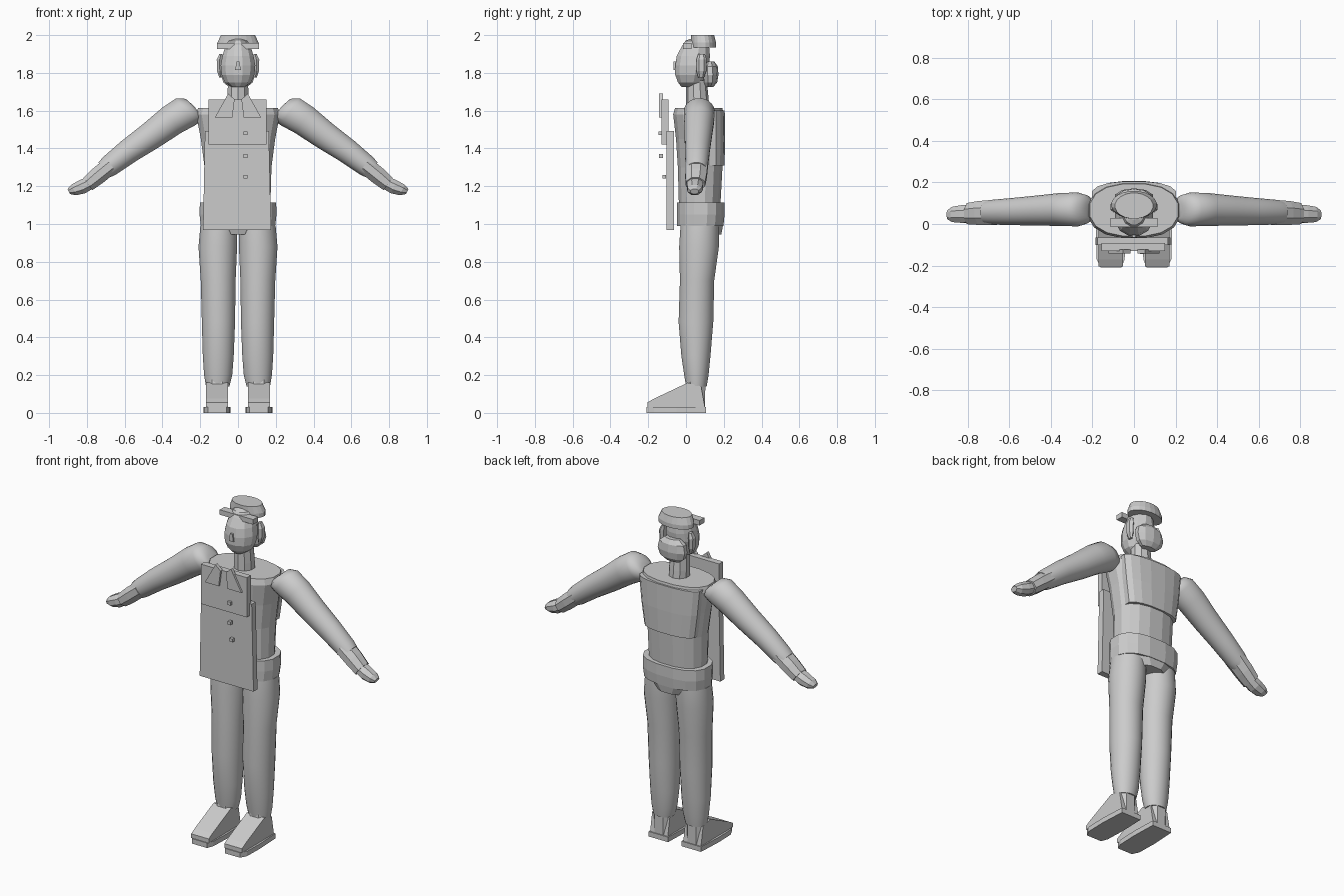
import bpy, bmesh, math
from mathutils import Vector

old = bpy.data.objects.get("Cube")
if old:
    bpy.data.objects.remove(old, do_unlink=True)

GREY = (0.6, 0.6, 0.6, 1)
grey = bpy.data.materials.new("plain grey")
grey.use_nodes = True
grey.diffuse_color = GREY
grey.node_tree.nodes["Principled BSDF"].inputs["Base Color"].default_value = GREY


def finish(name, bm, mirror=False, smooth=False):
    """Turn a bmesh into a named grey object, optionally mirrored left to right."""
    bmesh.ops.recalc_face_normals(bm, faces=bm.faces[:])
    mesh = bpy.data.meshes.new(name)
    bm.to_mesh(mesh)
    bm.free()
    mesh.materials.append(grey)
    obj = bpy.data.objects.new(name, mesh)
    bpy.context.collection.objects.link(obj)
    if smooth:
        bpy.ops.object.select_all(action='DESELECT')
        obj.select_set(True)
        bpy.context.view_layer.objects.active = obj
        bpy.ops.object.shade_smooth_by_angle(angle=math.radians(50))
    if mirror:
        obj.modifiers.new("Mirror", 'MIRROR').use_mirror_merge = False
    return obj


def skin(name, rings, **options):
    """Bridge a list of point rings and cap both ends."""
    bm = bmesh.new()
    loops = [[bm.verts.new(p) for p in ring] for ring in rings]
    count = len(loops[0])
    for low, high in zip(loops, loops[1:]):
        for i in range(count):
            j = (i + 1) % count
            bm.faces.new((low[i], low[j], high[j], high[i]))
    bm.faces.new(loops[0])
    bm.faces.new(loops[-1])
    return finish(name, bm, **options)


def ring(center, u, v, sides, squareness=1.0):
    """Points of an ellipse spanned by u and v; squareness below 1 makes it boxier."""
    points = []
    for i in range(sides):
        a = math.tau * (i + 0.5) / sides
        c, s = math.cos(a), math.sin(a)
        c = math.copysign(abs(c) ** squareness, c)
        s = math.copysign(abs(s) ** squareness, s)
        points.append(Vector(center) + u * c + v * s)
    return points


def column(name, sections, sides=12, squareness=1.0, **options):
    """Upright loft; each section is z, left x, right x, front y, back y."""
    rings = []
    for z, x0, x1, y0, y1 in sections:
        center = ((x0 + x1) / 2, (y0 + y1) / 2, z)
        u, v = Vector(((x1 - x0) / 2, 0, 0)), Vector((0, (y1 - y0) / 2, 0))
        rings.append(ring(center, u, v, sides, squareness))
    return skin(name, rings, **options)


def body(name, sections, **options):
    """Symmetric upright loft; each section is z, half width, front y, back y."""
    return column(name, [(z, -w, w, f, b) for z, w, f, b in sections], **options)


def limb(name, sections, slope, sides, **options):
    """Loft in the arm direction; each section is x, y, z, height radius, depth radius."""
    up = Vector((math.sin(slope), 0, math.cos(slope)))
    depth = Vector((0, 1, 0))
    rings = [ring((x, y, z), up * h, depth * d, sides) for x, y, z, h, d in sections]
    return skin(name, rings, **options)


def plate(name, outline, y0, y1, **options):
    """Outline in x and z, given thickness in y."""
    return skin(name, [[(x, y, z) for x, z in outline] for y in (y0, y1)], **options)


def box(name, x0, x1, y0, y1, z0, z1, **options):
    return plate(name, [(x0, z0), (x1, z0), (x1, z1), (x0, z1)], y0, y1, **options)


# Torso, belt and the short jacket tail
body("torso", [(1.0, .175, -.03, .18), (1.12, .175, -.04, .185), (1.3, .18, -.045, .195),
               (1.45, .2, -.055, .2), (1.58, .225, -.07, .2), (1.615, .215, -.06, .195)],
     sides=16, squareness=.85)
body("back_yoke", [(1.31, .17, .08, .205), (1.45, .19, .08, .208), (1.6, .205, .08, .206)],
     sides=16, squareness=.85)
body("belt", [(.99, .2, -.05, .2), (1.05, .207, -.05, .206), (1.115, .205, -.05, .206)],
     sides=16, squareness=.8)
body("pelvis", [(.945, .1, -.01, .19), (1.0, .17, -.03, .2)], squareness=.8)

# Smooth trouser legs
column("leg", [(.14, .045, .17, 0, .11), (.2, .03, .18, -.01, .12), (.3, .022, .187, -.025, .13),
               (.48, .015, .192, -.04, .145), (.7, .012, .198, -.033, .15),
               (.88, .004, .21, -.037, .175), (.99, .004, .2, -.03, .175)],
       sides=24, mirror=True, smooth=True)

# Shoes: flat sole, wedge upper, ankle block
sole = [(.06, -.21), (.045, -.17), (.04, -.05), (.045, .107),
        (.175, .107), (.183, -.05), (.18, -.17), (.16, -.21)]
skin("sole", [[(x, y, z) for x, y in sole] for z in (0, .03)], mirror=True)
side = [(-.205, .03), (-.205, .055), (-.17, .075), (.01, .16), (.08, .14), (.1, .03)]
skin("shoe_upper", [[(x, y, z) for y, z in side] for x in (.052, .17)], mirror=True)
column("ankle", [(.03, .055, .165, -.02, .105), (.2, .055, .165, 0, .105)],
       sides=8, squareness=.7, mirror=True)

# Arms, cuffs and mitten hands
SLOPE = math.radians(36)
limb("arm", [(.215, .07, 1.6, .03, .045), (.235, .07, 1.605, .072, .07),
             (.275, .07, 1.595, .088, .082), (.35, .07, 1.55, .084, .08),
             (.46, .065, 1.468, .075, .073), (.58, .06, 1.385, .066, .066),
             (.68, .057, 1.308, .058, .06), (.71, .055, 1.286, .05, .055)],
     SLOPE, 24, mirror=True, smooth=True)
limb("cuff", [(.672, .055, 1.312, .05, .066), (.74, .053, 1.257, .05, .062),
              (.795, .05, 1.212, .044, .055)], SLOPE, 8, mirror=True)
limb("hand", [(.77, .05, 1.225, .036, .045), (.825, .048, 1.197, .041, .046),
              (.87, .046, 1.18, .033, .04), (.896, .045, 1.172, .016, .024)],
     math.radians(25), 8, mirror=True)

# Neck and head
body("neck", [(1.59, .06, 0, .125), (1.66, .06, 0, .12), (1.76, .055, 0, .11)], sides=10)
body("head", [(1.725, .035, -.025, .07), (1.75, .072, -.045, .09), (1.79, .09, -.06, .11),
              (1.84, .095, -.06, .125), (1.89, .085, -.052, .13), (1.94, .07, -.025, .125),
              (1.97, .05, -.005, .1), (1.98, .02, .02, .07)], sides=12)
column("ear", [(1.775, .085, .1, .065, .095), (1.81, .08, .113, .055, .108),
               (1.87, .08, .115, .055, .11), (1.9, .08, .1, .065, .1)],
       sides=6, mirror=True)
body("hair_bun", [(1.725, .05, .1, .145), (1.75, .082, .09, .165), (1.79, .095, .085, .172),
                  (1.835, .085, .085, .168), (1.86, .05, .1, .15)], sides=10)
plate("nose", [(-.015, 1.815), (.015, 1.815), (.008, 1.86), (-.008, 1.86)], -.066, -.04)

# Cap with a narrow brim
body("cap", [(1.935, .11, .025, .16), (1.96, .11, .025, .16), (2.0, .092, .025, .15)], sides=20)
box("cap_brim", -.112, .112, -.015, .03, 1.927, 1.957)

# Stacked front panels, lapels and buttons
plate("lower_panel", [(-.185, .967), (.175, .967), (.163, 1.492), (-.175, 1.492)], -.102, -.064)
box("upper_panel", -.157, .15, -.13, -.092, 1.42, 1.66)
plate("lapel", [(.03, 1.565), (.122, 1.565), (.052, 1.69), (.018, 1.66)], -.142, -.122, mirror=True)
for number, (z, y) in enumerate([(1.25, -.125), (1.36, -.143), (1.48, -.145)], 1):
    box(f"button_{number}", .03, .05, y, y + .02, z - .01, z + .01)
